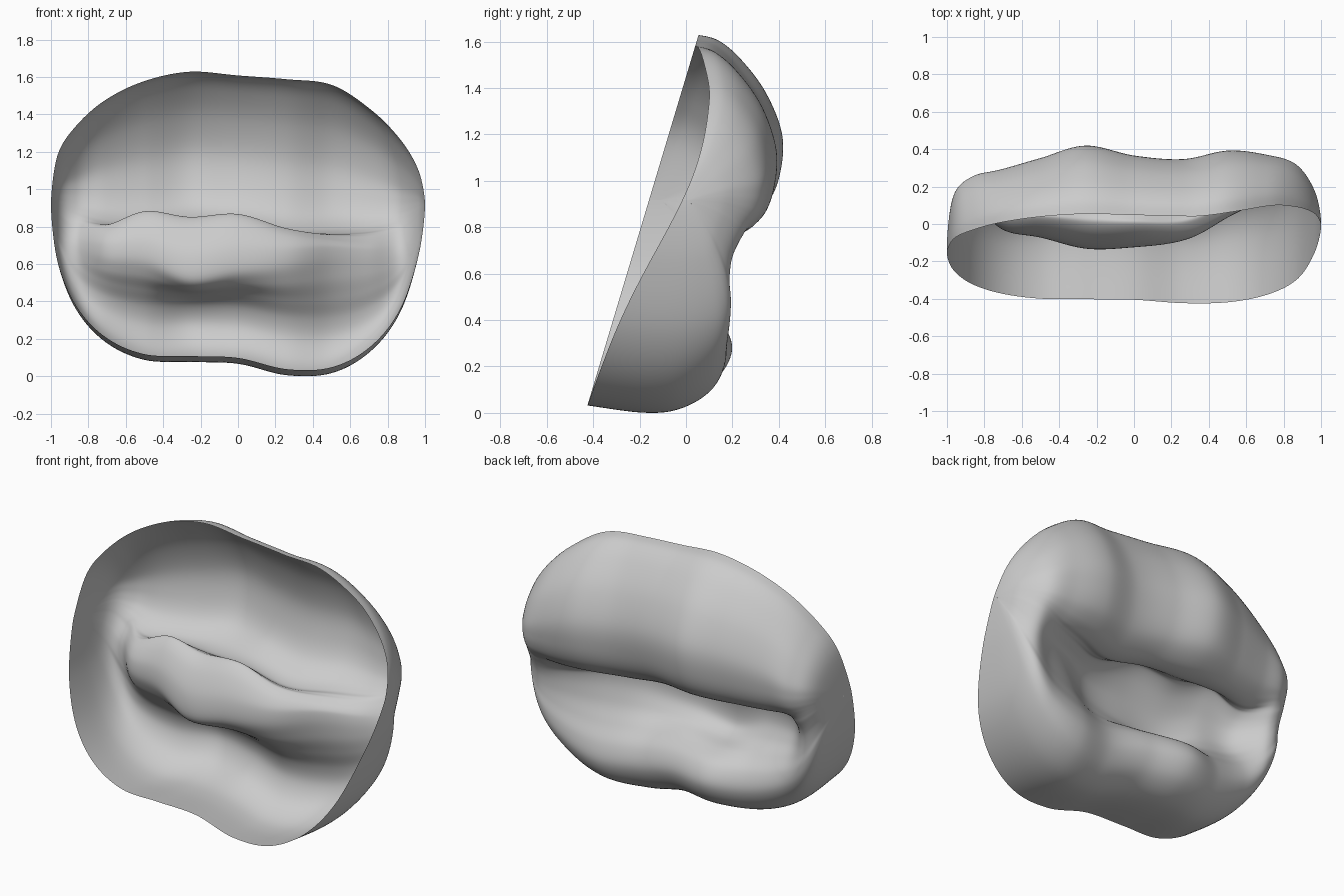
import bpy
import math

# Remove the default cube only
cube = bpy.data.objects.get("Cube")
if cube:
    bpy.data.objects.remove(cube, do_unlink=True)


def spline(keys, position):
    """Smooth interpolation through evenly spaced key values."""
    last = len(keys) - 1
    i = min(int(position), last - 1)
    t = position - i
    before = keys[max(i - 1, 0)]
    start, end = keys[i], keys[i + 1]
    after = keys[min(i + 2, last)]
    slope_in = (end - before) / 2
    slope_out = (after - start) / 2
    return (start * (2 * t**3 - 3 * t**2 + 1) + slope_in * (t**3 - 2 * t**2 + t)
            + end * (3 * t**2 - 2 * t**3) + slope_out * (t**3 - t**2))


def smooth_step(low, high, value):
    t = min(max((value - low) / (high - low), 0), 1)
    return t * t * (3 - 2 * t)


def bump(value, centre, width):
    return math.exp(-((value - centre) / width)**2)


# Cross-sections from top rim to bottom rim, as (depth, height) fractions
folded_section = [
    (0, 1), (.17, .985), (.39, .935), (.68, .84), (.92, .72), (1, .61),
    (.97, .525), (.8, .475), (.6, .47), (.44, .505), (.345, .52),
    (.25, .475), (.205, .385), (.27, .295), (.43, .25), (.67, .222),
    (.9, .18), (1.04, .11), (1, .035), (.8, -.012), (.5, -.02), (0, 0)]
plain_section = [
    (0, 1), (.17, .985), (.39, .935), (.68, .84), (.92, .72), (1, .64),
    (1.02, .58), (1.02, .54), (1.02, .51), (1.02, .48), (1.02, .45),
    (1.01, .41), (1, .37), (.99, .33), (.99, .28), (1, .22),
    (1.03, .15), (1.02, .08), (.95, .025), (.76, -.012), (.5, -.02), (0, 0)]

# Rim heights, bowl depth and fold controls at equal angle steps, right to left
rim_top = [.92, 1.18, 1.34, 1.48, 1.58, 1.63, 1.61, 1.59, 1.56, 1.43, 1.27, 1.1, .92]
rim_bottom = [.92, .63, .38, .21, .12, .11, .1, .04, .05, .16, .36, .66, .92]
bowl_depth = [.05, .29, .39, .42, .47, .53, .48, .47, .52, .51, .47, .33, .17]
fold_strength = [0, 0, .15, .66, .85, .98, .96, .87, .66, .42, .12, 0, 0]
crest_lift = [0, 0, -.02, -.03, .01, -.03, -.01, -.03, -.035, -.02, 0, 0, 0]
tip_lift = [0, 0, .01, .035, .045, -.02, .015, .06, .08, .06, .01, 0, 0]

COLUMNS = 120
ROWS = 126


def shell_point(column, row):
    station = column / COLUMNS * (len(rim_top) - 1)
    x = math.sin(math.pi * (column / COLUMNS - .5))
    top, bottom = spline(rim_top, station), spline(rim_bottom, station)
    fold = min(max(spline(fold_strength, station), 0), 1)
    along = row / ROWS * (len(plain_section) - 1)

    def blended(axis):
        plain = spline([point[axis] for point in plain_section], along)
        folded = spline([point[axis] for point in folded_section], along)
        return plain + (folded - plain) * fold

    # The fold's crest and tip wander up and down across the width
    depth = blended(0)
    height = (blended(1) + spline(crest_lift, station) * bump(along, 10, 1.8)
              + spline(tip_lift, station) * bump(along, 13, 1.8))
    z = bottom + (top - bottom) * height
    # The opening leans back, and its left edge is cut further back
    rim_y = -.42 + .3 * (z - .05)
    setback = .16 * smooth_step(.3, .8, x) * bump(z, 1.1, .55)
    y = rim_y + setback * (1 - depth) + depth * spline(bowl_depth, station)
    return x, y, z


# Open folded shell, swept from right to left
verts = [shell_point(column, row)
         for column in range(COLUMNS + 1) for row in range(ROWS + 1)]
stride = ROWS + 1
faces = []
for column in range(COLUMNS):
    for row in range(ROWS):
        corner = column * stride + row
        faces.append((corner, corner + 1, corner + stride + 1, corner + stride))

mesh = bpy.data.meshes.new("folded_shell")
mesh.from_pydata(verts, [], faces)
mesh.validate()
low = min(v.co.z for v in mesh.vertices)
for v in mesh.vertices:
    v.co.z -= low
shell = bpy.data.objects.new("folded_shell", mesh)
bpy.context.collection.objects.link(shell)

# Plain grey surface
grey = bpy.data.materials.new("light_grey")
grey.use_nodes = True
colour = (.6, .6, .6, 1)
grey.diffuse_color = colour
grey.node_tree.nodes["Principled BSDF"].inputs["Base Color"].default_value = colour
mesh.materials.append(grey)

# Smooth shading
for polygon in mesh.polygons:
    polygon.use_smooth = True
